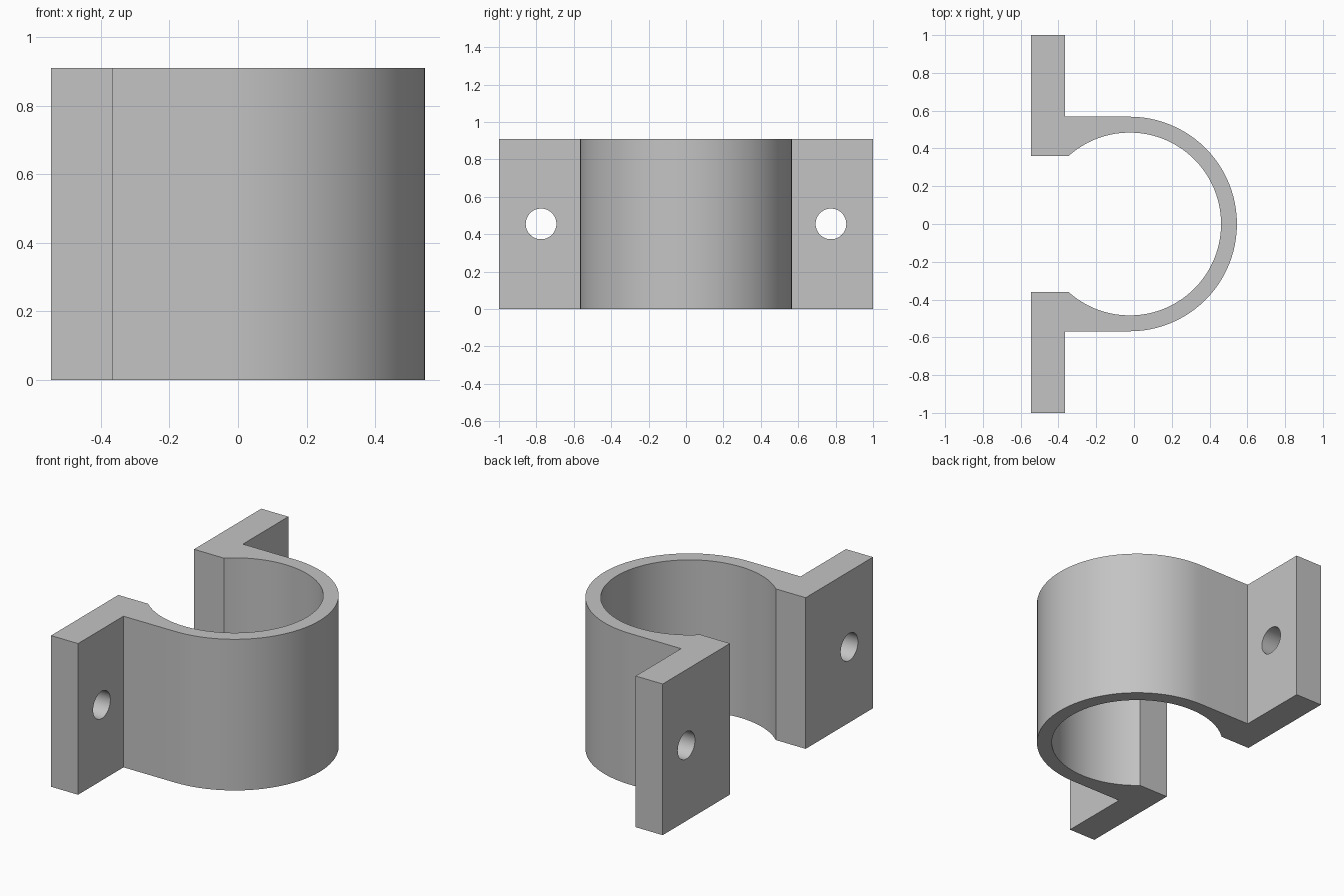
import bpy
import bmesh
from math import sin, cos, asin, pi

cube = bpy.data.objects.get("Cube")
if cube:
    bpy.data.objects.remove(cube, do_unlink=True)

HEIGHT = 0.91
CENTRE_X, OUTER_R, INNER_R = -0.023, 0.568, 0.484
BACK_X, FLANGE_X, JAW_Y = -0.545, -0.365, 0.36
HOLE_Y, HOLE_R = 0.775, 0.082

grey = bpy.data.materials.new("plain grey")
grey.use_nodes = True
grey.diffuse_color = (0.55, 0.55, 0.55, 1)
grey.node_tree.nodes["Principled BSDF"].inputs["Base Color"].default_value = grey.diffuse_color


def arc(radius, start, end, steps):
    angles = [start + (end - start) * i / steps for i in range(steps + 1)]
    return [(CENTRE_X + radius * cos(a), radius * sin(a)) for a in angles]


# Clamp outline: outer band, rear flange, open inner bore, front flange
jaw = pi - asin(JAW_Y / INNER_R)
outline = arc(OUTER_R, -pi / 2, pi / 2, 48)
outline += [(FLANGE_X, OUTER_R), (FLANGE_X, 1), (BACK_X, 1), (BACK_X, JAW_Y)]
outline += arc(INNER_R, jaw, -jaw, 72)
outline += [(BACK_X, -JAW_Y), (BACK_X, -1), (FLANGE_X, -1), (FLANGE_X, -OUTER_R)]

bm = bmesh.new()
base = bm.faces.new([bm.verts.new((x, y, 0)) for x, y in outline])
top = bmesh.ops.extrude_face_region(bm, geom=[base])["geom"]
bmesh.ops.translate(bm, vec=(0, 0, HEIGHT),
                    verts=[v for v in top if isinstance(v, bmesh.types.BMVert)])
bmesh.ops.recalc_face_normals(bm, faces=bm.faces)
mesh = bpy.data.meshes.new("pipe_clamp")
bm.to_mesh(mesh)
bm.free()
clamp = bpy.data.objects.new("pipe_clamp", mesh)
bpy.context.collection.objects.link(clamp)
mesh.materials.append(grey)

# Bolt holes through both flanges
cutters = []
for name, side in (("front_hole_cutter", -1), ("rear_hole_cutter", 1)):
    bpy.ops.mesh.primitive_cylinder_add(
        vertices=48, radius=HOLE_R, depth=0.4, rotation=(0, pi / 2, 0),
        location=((BACK_X + FLANGE_X) / 2, side * HOLE_Y, HEIGHT / 2))
    cutter = bpy.context.object
    cutter.name = name
    cutter.hide_render = True
    cutter.data.materials.append(grey)
    cutters.append(cutter)
    cut = clamp.modifiers.new(name, "BOOLEAN")
    cut.operation = "DIFFERENCE"
    cut.solver = "EXACT"
    cut.object = cutter

# Bake the holes, then smooth the curved walls
bpy.ops.object.select_all(action="DESELECT")
clamp.select_set(True)
bpy.context.view_layer.objects.active = clamp
for cutter in cutters:
    bpy.ops.object.modifier_apply(modifier=cutter.name)
for cutter in cutters:
    bpy.data.objects.remove(cutter, do_unlink=True)
bpy.ops.object.shade_smooth_by_angle(angle=pi / 6)
